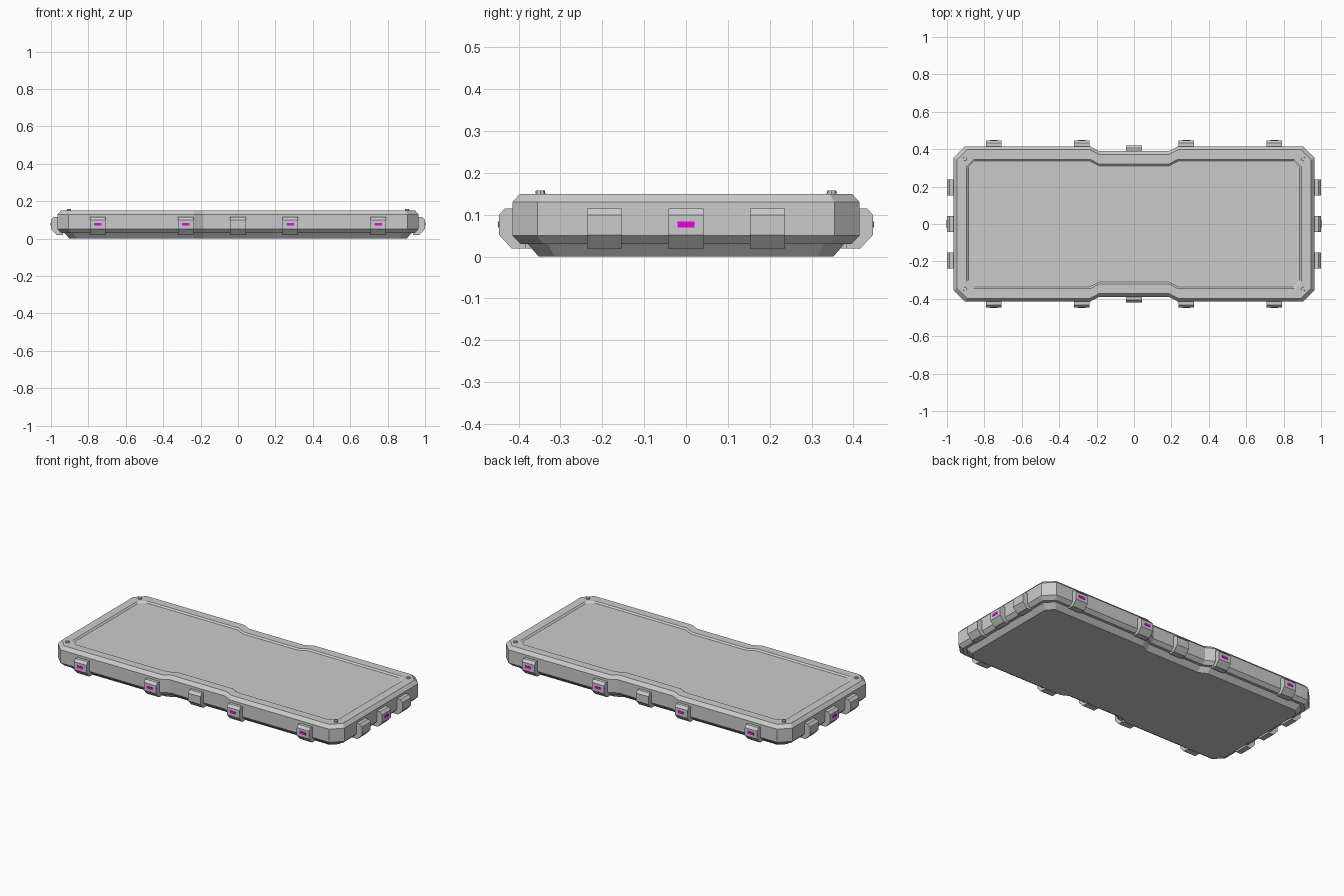
import bpy
import bmesh
from math import pi
from mathutils import Matrix

cube = bpy.data.objects.get("Cube")
if cube:
    bpy.data.objects.remove(cube)


def make_material(name, rgb):
    mat = bpy.data.materials.new(name)
    mat.use_nodes = True
    color = (*rgb, 1)
    mat.diffuse_color = color
    mat.node_tree.nodes["Principled BSDF"].inputs["Base Color"].default_value = color
    return mat


grey = make_material("panel grey", (0.6, 0.6, 0.6))
magenta = make_material("marker magenta", (1, 0, 1))


def add_object(name, bm, mat):
    bmesh.ops.recalc_face_normals(bm, faces=bm.faces)
    mesh = bpy.data.meshes.new(name)
    bm.to_mesh(mesh)
    bm.free()
    mesh.materials.append(mat)
    obj = bpy.data.objects.new(name, mesh)
    bpy.context.collection.objects.link(obj)
    return obj


def loft(rings):
    """Skin closed rings of equal length and cap both ends."""
    bm = bmesh.new()
    loops = [[bm.verts.new(p) for p in ring] for ring in rings]
    for a, b in zip(loops, loops[1:]):
        for i in range(len(a)):
            j = (i + 1) % len(a)
            bm.faces.new((a[i], a[j], b[j], b[i]))
    bm.faces.new(loops[0])
    bm.faces.new(loops[-1])
    return bm


def outline(z, inset):
    """Chamfered rectangle with a shallow waist on both long sides."""
    hx, hy = 0.965 - inset, 0.415 - inset
    cut = 0.06 - 0.33 * inset
    waist = hy - 0.026
    quarter = [(hx, hy - cut), (hx - cut, hy), (0.235, hy), (0.185, waist)]
    back = quarter + [(-x, y) for x, y in reversed(quarter)]
    return [(x, y, z) for x, y in back + [(-x, -y) for x, y in back]]


# Deck: tapered foot, ledge, wall, top bevel, then the sunken top panel
add_object("deck", loft([
    outline(0, 0.063), outline(0.03, 0.037), outline(0.03, 0.02),
    outline(0.05, 0), outline(0.13, 0), outline(0.15, 0.018),
    outline(0.15, 0.069), outline(0.142, 0.079)]), grey)


def place(turn, along, reach):
    """Local +y is outward; slide along the edge, then turn about z."""
    return Matrix.Rotation(turn, 4, "Z") @ Matrix.Translation((along, reach, 0))


def add_clip(name, turn, along, reach, width, marked):
    move = place(turn, along, reach)
    # Side profile of the clip, as outward distance and height
    profile = [(-0.065, 0.02), (-0.03, 0.02), (0, 0.052),
               (0, 0.1), (-0.014, 0.115), (-0.065, 0.115)]
    bm = loft([[(x, y, z) for y, z in profile] for x in (-width / 2, width / 2)])
    bm.transform(move)
    add_object(name, bm, grey)
    if marked:
        bm = bmesh.new()
        bmesh.ops.create_cube(bm, size=1)
        bm.transform(move @ Matrix.Translation((0, 0, 0.077))
                     @ Matrix.Diagonal((0.041, 0.004, 0.015, 1)))
        add_object(name + "_marker", bm, magenta)


# Clips on the long sides; the middle one sits in the waist
for side, turn in (("back", 0), ("front", pi)):
    for i, x in enumerate((-0.75, -0.28, 0, 0.28, 0.75)):
        add_clip(f"{side}_clip_{i + 1}", turn, x, 0.447 if x else 0.421, 0.083, x != 0)

# Clips on the short ends; only the middle one is marked
for side, turn in (("right", pi / 2), ("left", -pi / 2)):
    for i, y in enumerate((-0.195, 0, 0.195)):
        add_clip(f"{side}_clip_{i + 1}", turn, y, 1, 0.084, y == 0)

# Corner bolts
for sx, side in ((-1, "right"), (1, "left")):
    for sy, end in ((-1, "front"), (1, "back")):
        bm = bmesh.new()
        bmesh.ops.create_cone(bm, cap_ends=True, segments=8, radius1=0.013,
                              radius2=0.011, depth=0.02)
        bm.transform(Matrix.Translation((sx * 0.904, sy * 0.348, 0.148)))
        add_object(f"{end}_{side}_bolt", bm, grey)
